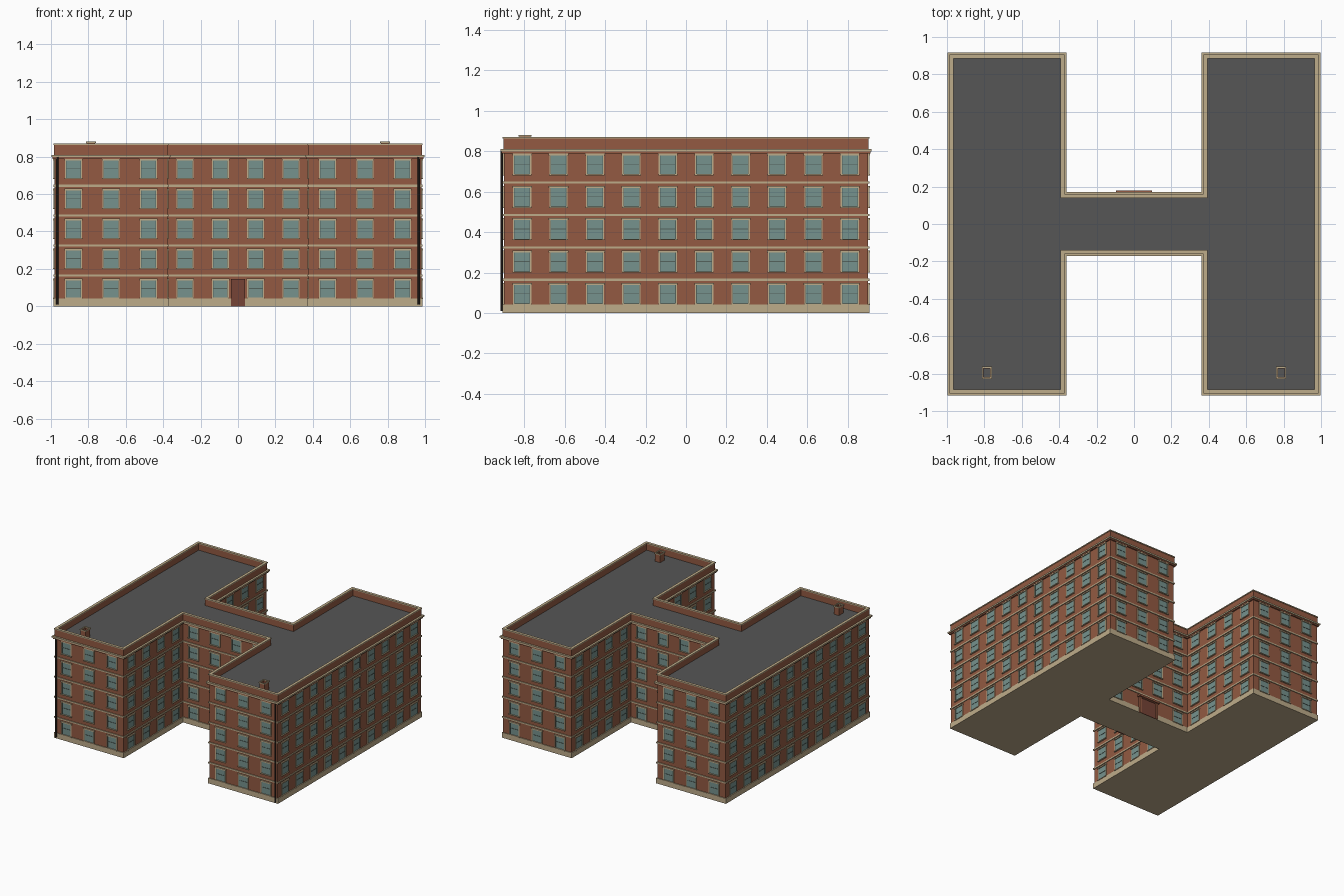
import bpy, bmesh, math
from mathutils import Vector, Matrix

if "Cube" in bpy.data.objects:
    bpy.data.objects.remove(bpy.data.objects["Cube"])


def material(name, r, g, b):
    m = bpy.data.materials.new(name)
    lin = [((c / 255 + 0.055) / 1.055) ** 2.4 for c in (r, g, b)]
    m.diffuse_color = (*lin, 1)
    m.use_nodes = True
    m.node_tree.nodes["Principled BSDF"].inputs["Base Color"].default_value = m.diffuse_color
    return m


BRICK = material("red brick", 147, 90, 66)
STONE = material("tan stone", 190, 172, 138)
ROOF = material("grey roofing", 86, 86, 86)
GLASS = material("grey green glass", 118, 146, 141)
SASH = material("dark sash", 84, 98, 92)
DOOR = material("brown door", 118, 68, 54)
PIPE = material("dark pipe", 52, 44, 40)

# plan of the H: outer x, inner x, wing end y, link y
OUT, INN, END, LINK = 0.98, 0.378, 0.90, 0.153
FLOOR = 0.16


def outline(d):
    o, i, e, l = OUT + d, INN - d, END + d, LINK + d
    return [(-o, -e), (-i, -e), (-i, -l), (i, -l), (i, -e), (o, -e),
            (o, e), (i, e), (i, l), (-i, l), (-i, e), (-o, e)]


def finish(bm, name, mat):
    bmesh.ops.recalc_face_normals(bm, faces=bm.faces)
    me = bpy.data.meshes.new(name)
    bm.to_mesh(me)
    bm.free()
    me.materials.append(mat)
    ob = bpy.data.objects.new(name, me)
    bpy.context.collection.objects.link(ob)
    return ob


def prism(name, d, z0, z1, mat):
    """Solid H slab, offset outward by d."""
    bm = bmesh.new()
    lo = [bm.verts.new((x, y, z0)) for x, y in outline(d)]
    hi = [bm.verts.new((x, y, z1)) for x, y in outline(d)]
    bm.faces.new(lo[::-1])
    bm.faces.new(hi)
    for k in range(12):
        n = (k + 1) % 12
        bm.faces.new((lo[k], lo[n], hi[n], hi[k]))
    finish(bm, name, mat)


def ring(name, pts_out, pts_in, z0, z1, mat):
    """Hollow band between two outlines."""
    bm = bmesh.new()
    loops = [[bm.verts.new((x, y, z)) for x, y in p]
             for p, z in ((pts_out, z0), (pts_out, z1), (pts_in, z1), (pts_in, z0))]
    n = len(pts_out)
    for a in range(4):
        A, B = loops[a], loops[(a + 1) % 4]
        for k in range(n):
            j = (k + 1) % n
            bm.faces.new((A[k], A[j], B[j], B[k]))
    finish(bm, name, mat)


def wall_box(bm, wall, u, w, z0, z1, depth):
    """Box on a wall: centred at u along it, sticking out by depth."""
    p, t, nrm = wall
    c = p + t * u + nrm * (depth / 2 - 0.002)
    c.z = (z0 + z1) / 2
    rot = Matrix((t, nrm, Vector((0, 0, 1)))).transposed().to_4x4()
    scale = Matrix.Diagonal((w, depth + 0.004, z1 - z0, 1))
    bmesh.ops.create_cube(bm, size=1, matrix=Matrix.Translation(c) @ rot @ scale)


# main masses and stone bands
prism("plinth", 0.006, 0, 0.042, STONE)
prism("brick_walls", 0, 0.042, 0.80, BRICK)
for k in range(1, 5):
    ring("belt_course", outline(0.006), outline(-0.01), k * FLOOR - 0.001, k * FLOOR + 0.010, STONE)
ring("cornice_lower", outline(0.011), outline(-0.01), 0.788, 0.798, BRICK)
ring("cornice_upper", outline(0.018), outline(-0.01), 0.798, 0.810, STONE)
prism("roof", -0.008, 0.79, 0.812, ROOF)
ring("parapet", outline(0.003), outline(-0.012), 0.805, 0.862, BRICK)
ring("parapet_cap", outline(0.007), outline(-0.015), 0.862, 0.870, STONE)

# walls as (start, direction, outward normal) with a window count each
pts = [Vector((x, y, 0)) for x, y in outline(0)]
counts = [3, 4, 4, 4, 3, 10, 3, 4, 4, 4, 3, 10]
parts = {k: bmesh.new() for k in ("glass", "rail", "surround", "sill")}
for k in range(12):
    a, b = pts[k], pts[(k + 1) % 12]
    t = (b - a).normalized()
    wall = (a, t, Vector((t.y, -t.x, 0)))
    n, length = counts[k], (b - a).length
    for i in range(n):
        u = (i + 0.5) * length / n
        for f in range(5):
            if k == 8 and f == 0 and i in (1, 2):
                continue  # rear entrance
            z = f * FLOOR
            wall_box(parts["glass"], wall, u, 0.08, z + 0.045, z + 0.140, 0.002)
            wall_box(parts["rail"], wall, u, 0.08, z + 0.093, z + 0.097, 0.004)
            for s in (-1, 1):
                wall_box(parts["surround"], wall, u + s * 0.0425, 0.006, z + 0.045, z + 0.140, 0.006)
                wall_box(parts["rail"], wall, u + s * 0.038, 0.003, z + 0.047, z + 0.138, 0.004)
            wall_box(parts["surround"], wall, u, 0.097, z + 0.139, z + 0.149, 0.009)
            wall_box(parts["sill"], wall, u, 0.094, z + 0.040, z + 0.046, 0.010)
finish(parts["glass"], "window_glass", GLASS)
finish(parts["rail"], "window_sashes", SASH)
finish(parts["surround"], "window_surrounds", STONE)
finish(parts["sill"], "window_sills", STONE)

# entrances in the link: narrow at the front, wide with a canopy at the back
front = (Vector((0, -LINK, 0)), Vector((1, 0, 0)), Vector((0, -1, 0)))
back = (Vector((0, LINK, 0)), Vector((-1, 0, 0)), Vector((0, 1, 0)))
bm = bmesh.new()
wall_box(bm, front, 0, 0.076, 0, 0.145, 0.010)
for s in (-1, 1):
    wall_box(bm, back, s * 0.034, 0.066, 0, 0.125, 0.010)
finish(bm, "doors", DOOR)
bm = bmesh.new()
for s in (-1, 1):
    wall_box(bm, back, s * 0.076, 0.016, 0, 0.130, 0.016)
wall_box(bm, back, 0, 0.19, 0.130, 0.146, 0.026)
finish(bm, "rear_canopy", BRICK)

# chimneys and front downpipes, mirrored left and right
for s in (-1, 1):
    def rect(w, h):
        x, y = s * 0.787, -0.796
        return [(x - w, y - h), (x + w, y - h), (x + w, y + h), (x - w, y + h)]
    ring("chimney", rect(0.022, 0.028), rect(0.017, 0.023), 0.808, 0.872, BRICK)
    ring("chimney_cap", rect(0.027, 0.033), rect(0.019, 0.025), 0.872, 0.880, STONE)
    bm = bmesh.new()
    bmesh.ops.create_cone(bm, cap_ends=True, segments=8, radius1=0.006, radius2=0.006, depth=0.80,
                          matrix=Matrix.Translation((s * 0.966, -END - 0.010, 0.41)))
    finish(bm, "downpipe", PIPE)
